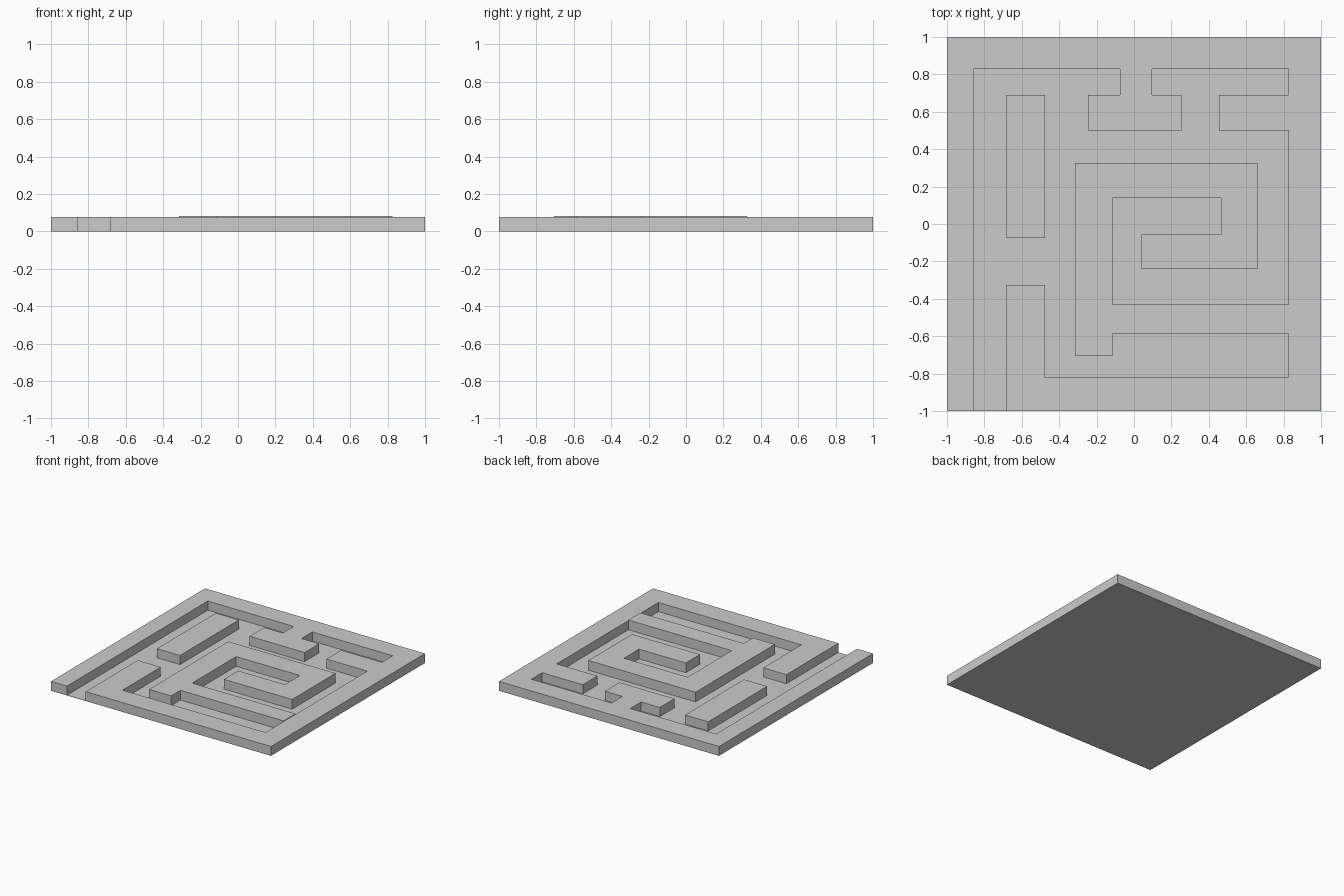
import bpy
import bmesh

cube = bpy.data.objects.get("Cube")
if cube:
    bpy.data.objects.remove(cube, do_unlink=True)

FLOOR, WALL, RAISED = 0.002, 0.077, 0.082

grey = bpy.data.materials.new("plain_grey")
grey.use_nodes = True
colour = (0.6, 0.6, 0.6, 1)
grey.diffuse_color = colour
grey.node_tree.nodes["Principled BSDF"].inputs["Base Color"].default_value = colour


def slab(name, outline, bottom, top):
    """Extrude a flat outline straight up into a solid."""
    bm = bmesh.new()
    face = bm.faces.new([bm.verts.new((x, y, bottom)) for x, y in outline])
    result = bmesh.ops.extrude_face_region(bm, geom=[face], use_keep_orig=True)
    for v in result["geom"]:
        if isinstance(v, bmesh.types.BMVert):
            v.co.z = top
    bmesh.ops.recalc_face_normals(bm, faces=bm.faces)
    mesh = bpy.data.meshes.new(name)
    bm.to_mesh(mesh)
    bm.free()
    mesh.materials.append(grey)
    obj = bpy.data.objects.new(name, mesh)
    bpy.context.collection.objects.link(obj)
    return obj


def box(x0, x1, y0, y1):
    return [(x0, y0), (x1, y0), (x1, y1), (x0, y1)]


# Thin floor under the whole maze
slab("maze_floor", box(-1, 1, -1, 1), 0, FLOOR)

# Border with the entrance gap, hanging T wall and lower left stub
slab("border_wall", [
    (-1, -1), (-0.855, -1), (-0.855, 0.83), (-0.075, 0.83),
    (-0.075, 0.69), (-0.245, 0.69), (-0.245, 0.5), (0.255, 0.5),
    (0.255, 0.69), (0.095, 0.69), (0.095, 0.83), (0.825, 0.83),
    (0.825, -0.82), (-0.475, -0.82), (-0.475, -0.325), (-0.685, -0.325),
    (-0.685, -1), (1, -1), (1, 1), (-1, 1)], FLOOR, WALL)

# Free-standing block and the block against the border
slab("island_wall", box(-0.685, -0.475, -0.075, 0.69), FLOOR, WALL)
slab("side_wall", box(0.455, 0.825, 0.5, 0.69), FLOOR, WALL)

# Spiral in the middle, slightly taller
slab("spiral_wall", [
    (-0.315, 0.325), (0.66, 0.325), (0.66, -0.24), (0.04, -0.24),
    (0.04, -0.055), (0.465, -0.055), (0.465, 0.14), (-0.115, 0.14),
    (-0.115, -0.43), (0.825, -0.43), (0.825, -0.585), (-0.115, -0.585),
    (-0.115, -0.705), (-0.315, -0.705)], FLOOR, RAISED)
